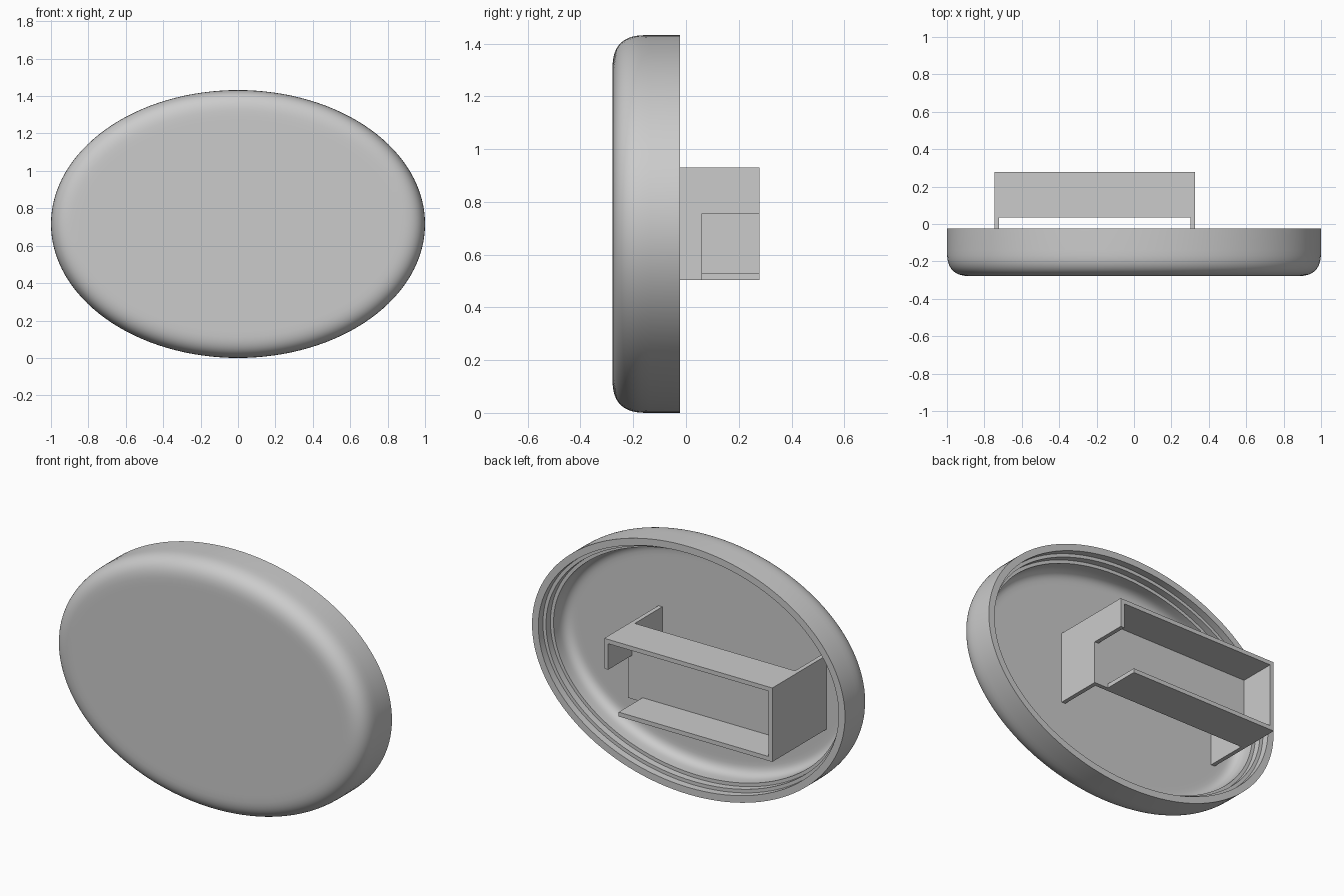
import bpy
import bmesh
from math import cos, sin, pi, radians

cube = bpy.data.objects.get("Cube")
if cube:
    bpy.data.objects.remove(cube, do_unlink=True)

grey = bpy.data.materials.new("plain_grey")
grey.use_nodes = True
grey.diffuse_color = (0.6, 0.6, 0.6, 1)
grey.node_tree.nodes["Principled BSDF"].inputs["Base Color"].default_value = (0.6, 0.6, 0.6, 1)

RX, RZ = 1.0, 0.716           # radii of the oval
FRONT, BACK = -0.279, -0.023  # depth of the oval cover
FLOOR, TIP = -0.215, 0.279    # inside floor and rear end of the bracket
SEGMENTS = 128


def finish(name, bm):
    bmesh.ops.recalc_face_normals(bm, faces=bm.faces)
    mesh = bpy.data.meshes.new(name)
    bm.to_mesh(mesh)
    bm.free()
    mesh.materials.append(grey)
    obj = bpy.data.objects.new(name, mesh)
    bpy.context.collection.objects.link(obj)
    return obj


def soft_corner(inset, y, radius, steps):
    """Squarish round from a side wall at inset to a flat face at depth y."""
    power = 2 / 2.8
    points = []
    for i in range(steps + 1):
        a = pi / 2 * i / steps
        points.append((inset + radius * (1 - max(cos(a), 0) ** power),
                       y + radius * (1 - sin(a) ** power)))
    return points + [(inset + radius + 0.02, y)]


# Oval cover: soft front edge, rim, stepped inner wall, rounded floor edge
profile = soft_corner(0, FRONT, 0.14, 14)[::-1]
profile += [(0, BACK), (0.04, BACK), (0.04, -0.065), (0.06, -0.065),
            (0.06, -0.105), (0.08, -0.105)]
profile += soft_corner(0.08, FLOOR, 0.08, 10)

bm = bmesh.new()
rings = []
for inset, y in profile:
    rings.append([bm.verts.new(((RX - inset) * cos(2 * pi * i / SEGMENTS), y,
                                RZ + (RZ - inset) * sin(2 * pi * i / SEGMENTS)))
                  for i in range(SEGMENTS)])
for a, b in zip(rings, rings[1:]):
    for i in range(SEGMENTS):
        j = (i + 1) % SEGMENTS
        bm.faces.new((a[i], a[j], b[j], b[i]))
bm.faces.new(rings[0])
bm.faces.new(rings[-1])
cover = finish("oval_cover", bm)
bpy.ops.object.select_all(action="DESELECT")
cover.select_set(True)
bpy.context.view_layer.objects.active = cover
bpy.ops.object.shade_smooth_by_angle(angle=radians(35))


def slab(name, outline, low, high):
    """Extrude a flat (y, z) outline along x from low to high."""
    bm = bmesh.new()
    face = bm.faces.new([bm.verts.new((low, y, z)) for y, z in outline])
    side = bmesh.ops.extrude_face_region(bm, geom=[face], use_keep_orig=True)
    verts = [v for v in side["geom"] if isinstance(v, bmesh.types.BMVert)]
    bmesh.ops.translate(bm, verts=verts, vec=(high - low, 0, 0))
    return finish(name, bm)


def rectangle(y0, y1, z0, z1):
    return [(y0, z0), (y1, z0), (y1, z1), (y0, z1)]


# Bracket on the back: solid right wall, notched left wall, inner panel, two shelves
LOW, HIGH, T = 0.503, 0.93, 0.025
RIGHT, LEFT = -0.747, 0.327
PANEL, NOTCH_Y, NOTCH_Z = 0.036, 0.061, 0.755

slab("bracket_right_wall", rectangle(FLOOR, TIP, LOW, HIGH), RIGHT, RIGHT + T)
slab("bracket_left_wall",
     [(FLOOR, LOW), (NOTCH_Y, LOW), (NOTCH_Y, NOTCH_Z), (TIP, NOTCH_Z),
      (TIP, HIGH), (FLOOR, HIGH)], LEFT - T, LEFT)
slab("bracket_inner_panel", rectangle(PANEL, NOTCH_Y, LOW, HIGH - T), RIGHT + T, LEFT - T)
slab("bracket_top_shelf", rectangle(PANEL, TIP, HIGH - T, HIGH), RIGHT + T, LEFT - T)
slab("bracket_bottom_shelf", rectangle(NOTCH_Y, TIP, LOW, LOW + T), RIGHT + T, 0.235)
